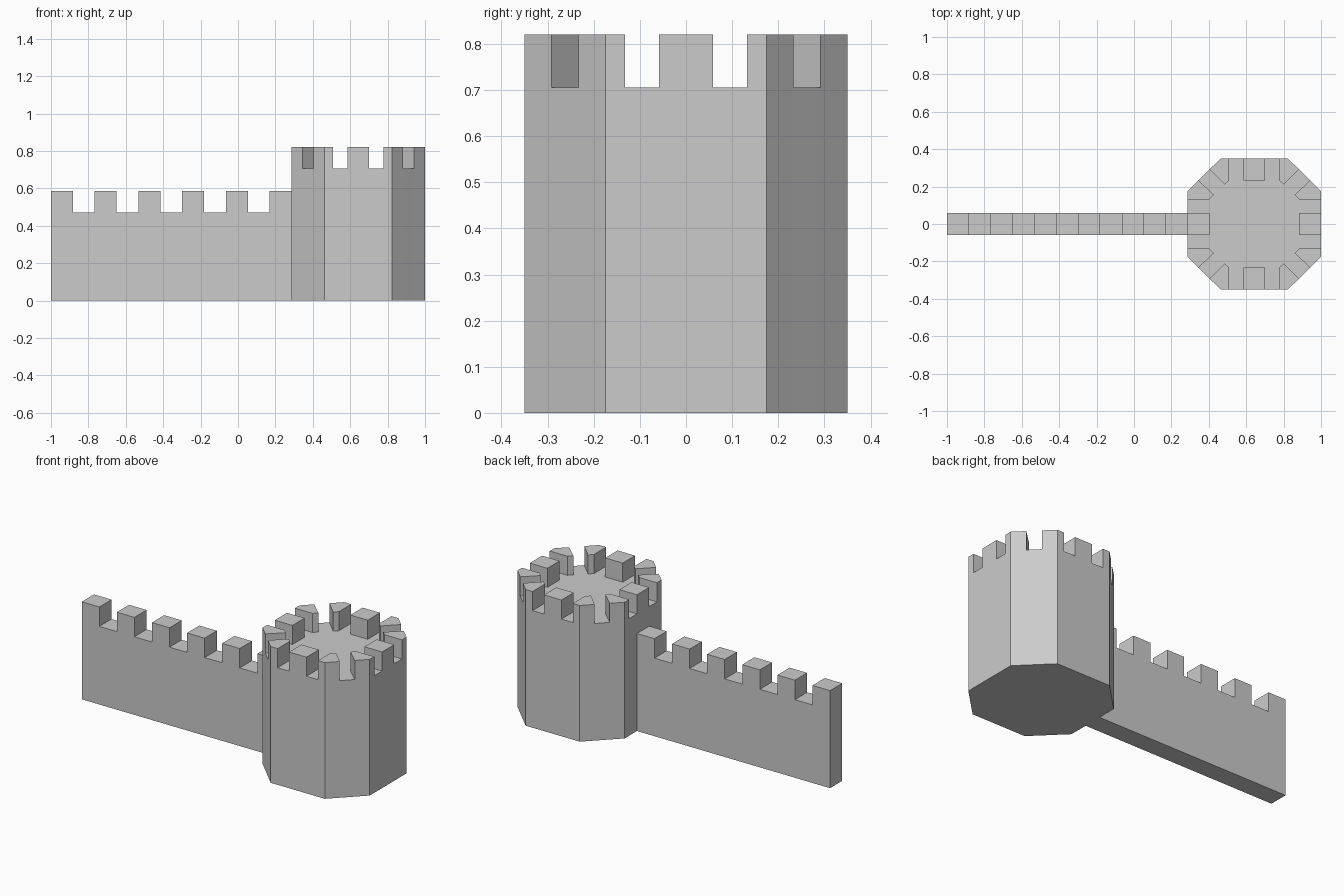
import bpy, bmesh

if "Cube" in bpy.data.objects:
    bpy.data.objects.remove(bpy.data.objects["Cube"])

WALK_T, TOP_T = 0.705, 0.82      # tower floor and merlon tops
WALK_W, TOP_W = 0.47, 0.587      # wall walk and merlon tops
HALF = 0.058                     # half wall thickness / half merlon


def finish(bm, name, loc=(0, 0, 0)):
    bmesh.ops.remove_doubles(bm, verts=bm.verts, dist=1e-4)
    bmesh.ops.recalc_face_normals(bm, faces=bm.faces)
    mesh = bpy.data.meshes.new(name)
    bm.to_mesh(mesh)
    bm.free()
    ob = bpy.data.objects.new(name, mesh)
    ob.location = loc
    bpy.context.collection.objects.link(ob)
    return ob


def face(bm, pts):
    return bm.faces.new([bm.verts.new(p) for p in pts])


def flat(bm, pts, z):
    return face(bm, [(x, y, z) for x, y in pts])


def upright(bm, p, q, z0, z1):
    face(bm, [(*p, z0), (*q, z0), (*q, z1), (*p, z1)])


# Octagonal tower: one quarter, mirrored in x and y
outer = [(0.357, 0), (0.357, HALF), (0.357, 0.132), (0.357, 0.175), (0.298, 0.233),
         (0.239, 0.292), (0.18, 0.35), (0.134, 0.35), (HALF, 0.35), (0, 0.35)]
inner = [(0.24, 0), (0.24, HALF), (0.24, 0.132), (0.2155, 0.1555),
         (0.1575, 0.211), (0.134, 0.233), (HALF, 0.233), (0, 0.233)]
# (outer points, inner points) of each parapet cell
merlons = [((0, 1), (0, 1)), ((2, 3, 4), (2, 3)), ((5, 6, 7), (4, 5)), ((8, 9), (6, 7))]
gaps = [((1, 2), (1, 2)), ((4, 5), (3, 4)), ((7, 8), (5, 6))]


def cell(o, i):
    return [outer[k] for k in o] + [inner[k] for k in reversed(i)]


bm = bmesh.new()
flat(bm, outer + [(0, 0)], 0)
flat(bm, inner + [(0, 0)], WALK_T)
for p, q in zip(outer, outer[1:]):
    upright(bm, p, q, 0, WALK_T)
for o, i in gaps:
    flat(bm, cell(o, i), WALK_T)
for o, i in merlons:
    pts = cell(o, i)
    flat(bm, pts, TOP_T)
    for p, q in zip(pts, pts[1:] + pts[:1]):
        on_mirror = (p[0] == q[0] == 0) or (p[1] == q[1] == 0)
        if not on_mirror:
            upright(bm, p, q, WALK_T, TOP_T)
tower = finish(bm, "tower", (0.643, 0, 0))
mirror = tower.modifiers.new("mirror", 'MIRROR')
mirror.use_axis = (True, True, False)
mirror.merge_threshold = 0.0005

# Curtain wall: crenellated profile extruded through its thickness
profile = [(-1, 0)]
width = 1.286 / 11
for k in range(11):
    z = TOP_W if k % 2 == 0 else WALK_W
    profile += [(-1 + k * width, z), (-1 + (k + 1) * width, z)]
profile.append((0.286, 0))
bm = bmesh.new()
front = face(bm, [(x, -HALF, z) for x, z in profile])
side = bmesh.ops.extrude_face_region(bm, geom=[front], use_keep_orig=True)
moved = [v for v in side["geom"] if isinstance(v, bmesh.types.BMVert)]
bmesh.ops.translate(bm, verts=moved, vec=(0, 2 * HALF, 0))
finish(bm, "curtain_wall")
